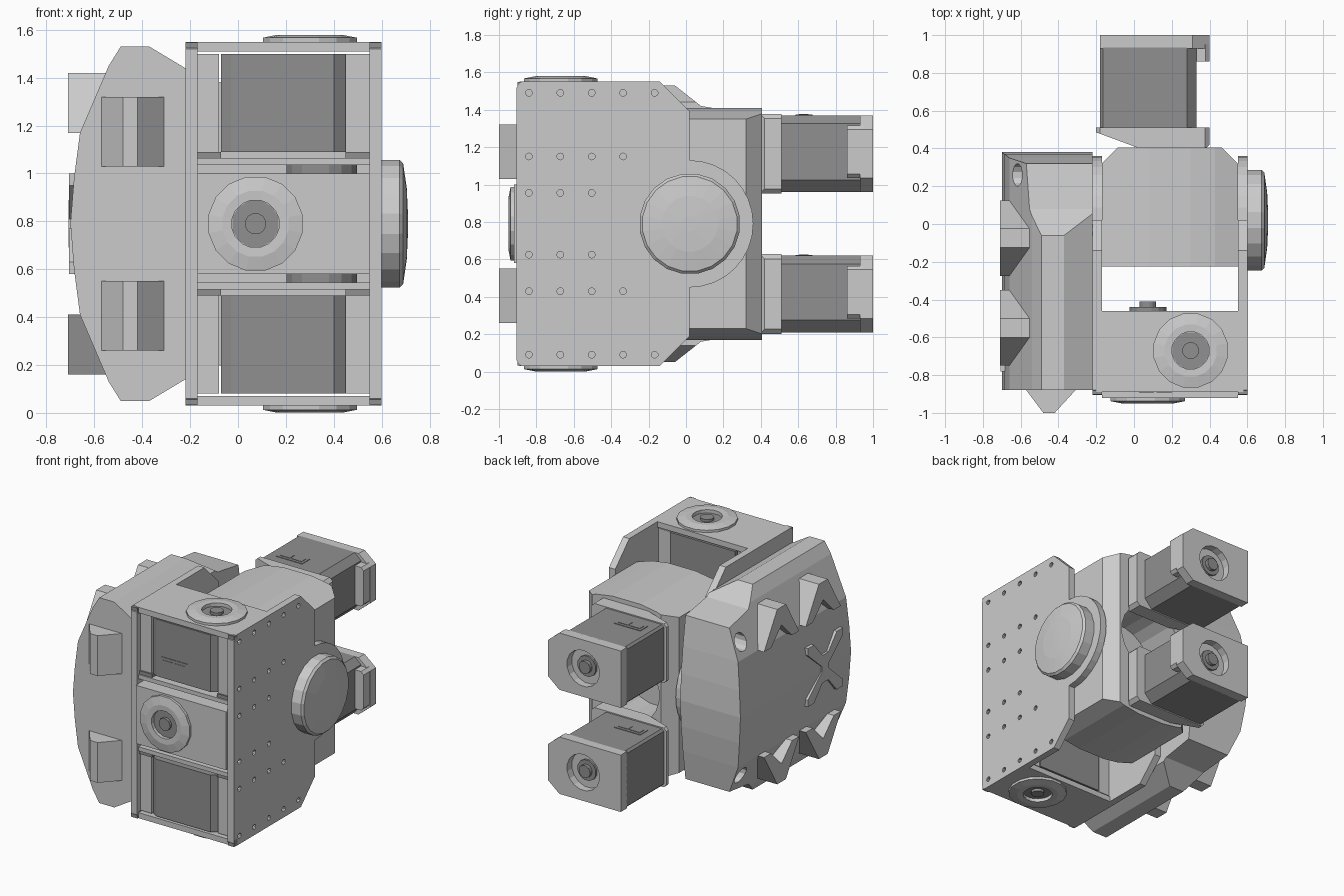
import bpy, bmesh, math
from mathutils import Matrix, Vector

if "Cube" in bpy.data.objects:
    bpy.data.objects.remove(bpy.data.objects["Cube"])

MID = 0.79  # height of the mirror plane


def material(name, v):
    m = bpy.data.materials.new(name)
    m.diffuse_color = (v, v, v, 1)
    m.use_nodes = True
    m.node_tree.nodes["Principled BSDF"].inputs["Base Color"].default_value = m.diffuse_color
    return m


DARK = material("dark_grey", 0.28)


def finish(name, bm, mat=None):
    bmesh.ops.recalc_face_normals(bm, faces=bm.faces)
    me = bpy.data.meshes.new(name)
    bm.to_mesh(me)
    bm.free()
    ob = bpy.data.objects.new(name, me)
    bpy.context.collection.objects.link(ob)
    if mat:
        me.materials.append(mat)
    return ob


def place(axis, u, v, w):
    """2D point (u, v) in the plane across axis, w along the axis."""
    return {'x': (w, u, v), 'y': (u, w, v), 'z': (u, v, w)}[axis]


def add_prism(bm, pts, axis, a, b):
    lo = [bm.verts.new(place(axis, u, v, a)) for u, v in pts]
    hi = [bm.verts.new(place(axis, u, v, b)) for u, v in pts]
    n = len(pts)
    bm.faces.new(lo)
    bm.faces.new(hi[::-1])
    for i in range(n):
        j = (i + 1) % n
        bm.faces.new((lo[i], lo[j], hi[j], hi[i]))


def prism(name, pts, axis, a, b, mat=None):
    bm = bmesh.new()
    add_prism(bm, pts, axis, a, b)
    return finish(name, bm, mat)


def rect(u0, u1, v0, v1, c=0.0):
    if not c:
        return [(u0, v0), (u1, v0), (u1, v1), (u0, v1)]
    return [(u0 + c, v0), (u1 - c, v0), (u1, v0 + c), (u1, v1 - c),
            (u1 - c, v1), (u0 + c, v1), (u0, v1 - c), (u0, v0 + c)]


def circle(cu, cv, r, n=16):
    return [(cu + r * math.cos((i + .5) * math.tau / n),
             cv + r * math.sin((i + .5) * math.tau / n)) for i in range(n)]


def box(name, x0, x1, y0, y1, z0, z1, mat=None):
    return prism(name, rect(x0, x1, y0, y1), 'z', z0, z1, mat)


def lathe(name, profile, axis, cu, cv, n=16, mat=None):
    """Closed solid from (radius, position along axis) rings."""
    bm = bmesh.new()
    rings = [[bm.verts.new(place(axis, u, v, w)) for u, v in circle(cu, cv, r, n)] for r, w in profile]
    for p, q in zip(rings, rings[1:]):
        for i in range(n):
            j = (i + 1) % n
            bm.faces.new((p[i], p[j], q[j], q[i]))
    bm.faces.new(rings[0])
    bm.faces.new(rings[-1])
    return finish(name, bm, mat)


def boolean(ob, cutter, op='DIFFERENCE'):
    m = ob.modifiers.new("cut", 'BOOLEAN')
    m.operation, m.object, m.solver = op, cutter, 'EXACT'
    bpy.context.view_layer.objects.active = ob
    bpy.ops.object.modifier_apply(modifier=m.name)
    bpy.data.objects.remove(cutter)


def flip(pts):
    """Close a half profile (second coordinate is z) by mirroring it about MID."""
    return pts + [(u, 2 * MID - z) for u, z in reversed(pts) if abs(z - MID) > 1e-6]


def horn(name, axis, cu, cv, base, d):
    """Round output flange with a recessed dark centre and a hub pin."""
    lathe(name, [(.2, base - d * .02), (.2, base + d * .02), (.14, base + d * .032),
                 (.1, base + d * .03), (.1, base + d * .004)], axis, cu, cv)
    lathe(name + "_well", [(.1, base), (.1, base + d * .006)], axis, cu, cv, 12, DARK)
    lathe(name + "_pin", [(.045, base), (.045, base + d * .025)], axis, cu, cv, 12, DARK)


def connector(name, axis, u, v, w, d):
    """Twin socket block on a motor face."""
    prism(name, rect(u - .105, u + .105, v - .045, v + .045), axis, w - d * .01, w + d * .004, DARK)
    for i, s in enumerate((-1, 1)):
        c = u + s * .047
        prism(f"{name}_{i}", rect(c - .04, c + .04, v - .025, v + .025), axis, w, w + d * .007, DARK)


# Side plates with rounded axle lobe and rows of holes
arc = [(.02 + .34 * math.sin(a), MID + .34 * math.cos(a)) for a in [i * math.pi / 16 for i in range(9)]]
outline = flip([(-.905, 1.52), (-.88, 1.55), (-.14, 1.55), (.02, 1.39)] + arc)
rows = {.70: 5, .36: 4, .165: 3}
for side, x in (("right", .55), ("left", -.22)):
    plate = prism(side + "_plate", outline, 'x', x, x + .05)
    if side == "right":
        bm = bmesh.new()
        for dz, n in rows.items():
            for s in (-1, 1):
                for i in range(n):
                    add_prism(bm, circle(-.84 + .168 * i, MID + s * dz, .018, 10), 'x', x + .02, x + .1)
        boolean(plate, finish("hole_cutter", bm))

# Domed axle caps
lathe("axle_cap", [(.27, .59), (.27, .675), (.255, .69), (.15, .705), (.04, .71)], 'x', .02, MID, 20)

# Rear hip block: arched top and bottom, chamfered back, round pocket
arch = flip([(-.17, 1.35), (-.05, 1.39), (.08, 1.41), (.30, 1.41), (.43, 1.39), (.55, 1.35)][::1])
block = prism("hip_block", arch, 'y', -.225, .405)
boolean(block, prism("trim", [(-.18, -.3), (.56, -.3), (.56, .31), (.46, .41), (-.08, .41), (-.18, .31)],
                     'z', 0, 1.6), 'INTERSECT')
boolean(block, prism("pocket", circle(.19, MID, .26, 20), 'y', .08, .5))

# Rear motors with wedge mounts, end caps and sunken shafts
for tag, z in (("upper", 1.165), ("lower", .415)):
    mount = prism(tag + "_mount", [(-.2, .51), (-.2, .485), (.03, .40), (.38, .40), (.40, .42), (.40, .51)],
                  'z', z - .215, z + .215)
    boolean(mount, prism("trim", rect(-.21, .405, z - .213, z + .213, .03), 'y', .3, .6), 'INTERSECT')
    prism(tag + "_rear_motor", [(-.18, z - .19), (-.165, z - .205), (.27, z - .205), (.33, z - .14),
                                (.33, z + .16), (.28, z + .205), (-.165, z + .205), (-.18, z + .19)],
          'y', .5, .935, DARK)
    cap = prism(tag + "_end_cap", [(-.18, z - .205), (.31, z - .205), (.40, z - .13),
                                   (.40, z + .13), (.31, z + .205), (-.18, z + .205)], 'y', .93, 1.0)
    boolean(cap, prism("well", circle(.12, z, .13), 'y', .945, 1.1))
    prism(tag + "_cap_tab", rect(.31, .399, z - .13, z + .15, .02), 'y', .86, .95)
    lathe(tag + "_shaft", [(.075, .94), (.075, .96), (.045, .96), (.045, .985)], 'y', .12, z, 12, DARK)
    connector(tag + "_rear_socket", 'z', -.003, .63, z + .205, 1)

# Front frame: top and bottom plates, spacers and vertical-axis motors
for tag, s in (("upper", 1), ("lower", -1)):
    def zb(name, x0, x1, y0, y1, a, b, mat=None):
        lo, hi = sorted((MID + s * a, MID + s * b))
        return box(tag + name, x0, x1, y0, y1, lo, hi, mat)
    zb("_frame_plate", -.2, .58, -.89, -.46, .72, .76)
    zb("_inner_plate", -.17, .55, -.89, -.47, .245, .275)
    zb("_left_post", -.17, -.08, -.87, -.47, .30, .71)
    zb("_right_post", .45, .55, -.87, -.47, .30, .71)
    for x in (-.22, .55):
        zb("_corner_block", x, x + .05, -.902, -.86, .71, .758, DARK)
        zb("_bracket_lip", x + (.05 if x < 0 else -.1), x + (.15 if x < 0 else 0), -.88, -.47, .275, .30, DARK)
    z0, z1 = sorted((MID + s * .30, MID + s * .71))
    prism(tag + "_front_motor", [(-.07, -.46), (-.07, -.86), (-.03, -.885), (.40, -.885), (.45, -.85), (.45, -.46)],
          'z', z0, z1, DARK)
    lathe(tag + "_idler", [(.15, MID + s * .2), (.15, MID + s * .25)], 'z', .35, -.67, 16, DARK)
    horn(tag + "_horn", 'z', .30, -.67, MID + s * .757, s)
connector("front_socket", 'y', .113, 1.197, -.885, -1)

# Centre roll motor housing
box("centre_housing", -.17, .55, -.92, -.46, .58, 1.0)
horn("centre_horn", 'y', .073, MID, -.918, -1)
lathe("centre_rear_hub", [(.1, -.47), (.1, -.44), (.045, -.44), (.045, -.41)], 'y', .073, MID, 16, DARK)

# Curved left shell: front silhouette intersected with side silhouette
front = flip([(-.22, 1.44), (-.37, 1.53), (-.49, 1.53), (-.54, 1.45), (-.66, 1.17), (-.685, .98), (-.70, MID)])
shell = prism("shell", front, 'y', -.88, .45)
side = flip([(-.9, 1.56), (-.10, 1.56), (-.06, 1.53), (.08, 1.42), (.32, 1.38), (.35, 1.17), (.37, .98), (.38, MID)])
boolean(shell, prism("side_trim", side, 'x', -.8, -.1), 'INTERSECT')
for s in (-1, 1):
    boolean(shell, prism("corner_hole", circle(.26, MID + s * .48, .06, 12), 'x', -.8, -.5))

# Shell front bumps and raised chevrons
for i, s in enumerate((-1, 1)):
    z0, z1 = sorted((MID + s * .24, MID + s * .53))
    prism(f"front_bump_{i}", [(-.57, -.86), (-.57, -.88), (-.48, -1), (-.42, -1), (-.31, -.88), (-.31, -.86)],
          'z', z0, z1)
    for j, y in enumerate((-.075, -.55)):
        shape = [(-.20, .38), (-.05, .63), (.05, .63), (.20, .38), (.12, .38), (0, .50), (-.12, .38)]
        prism(f"chevron_{i}_{j}", [(y + u, MID + s * v) for u, v in shape], 'x', -.71, -.5)

# Raised cross ribs on the shell face
c = Vector((-.58, MID))
prism("rib_stem", rect(c.x - .04, c.x + .04, c.y - .10, c.y + .10), 'x', -.708, -.65)
for su in (-1, 1):
    for sv in (-1, 1):
        arm = [(-.02, .04), (.13, .21), (.20, .21), (.20, .16), (.04, .02)]
        prism("rib_arm", [(c.x + su * u, c.y + sv * v) for u, v in arm], 'x', -.706, -.62)
